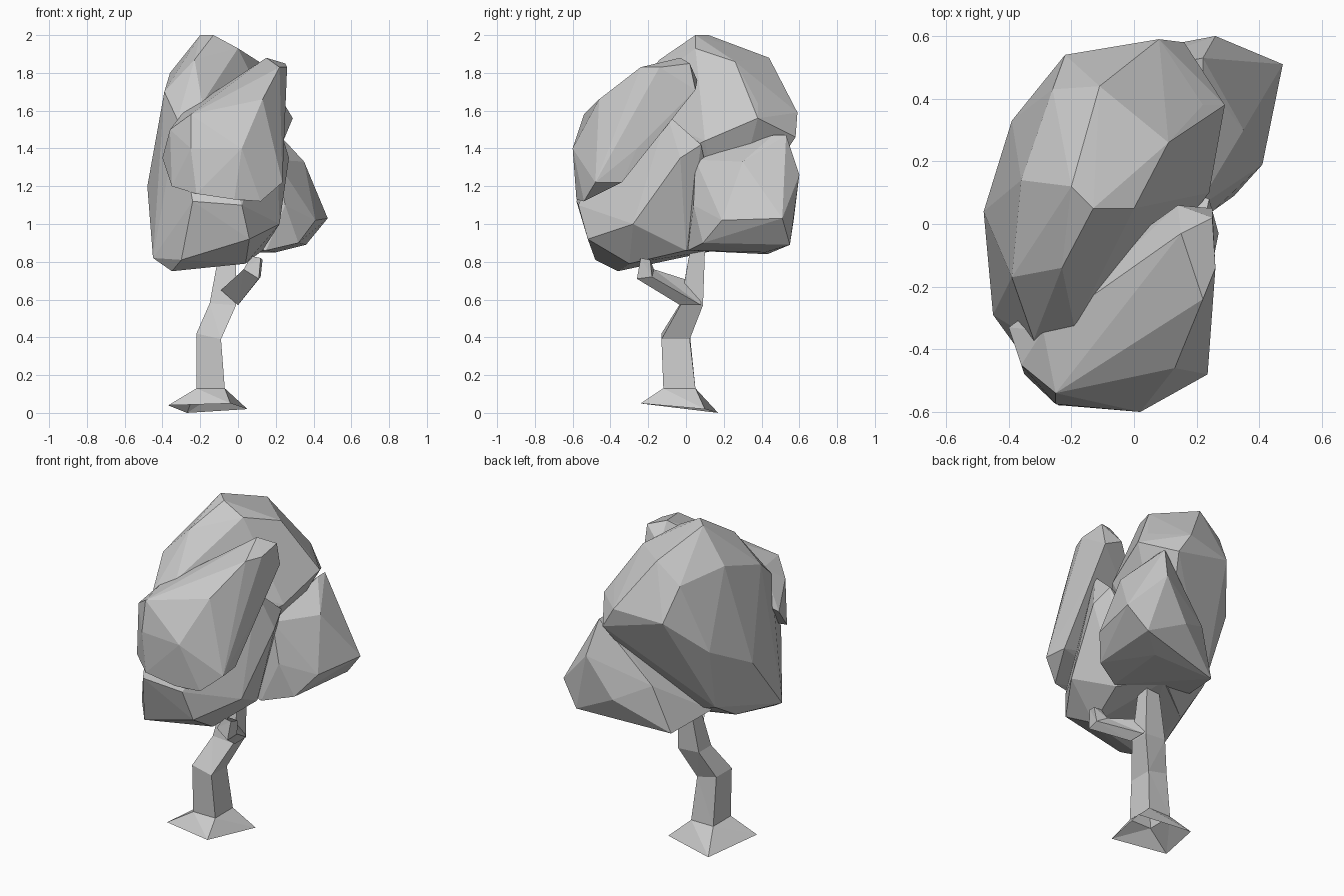
import bpy, bmesh


def finish(bm, name):
    bmesh.ops.recalc_face_normals(bm, faces=bm.faces[:])
    mesh = bpy.data.meshes.new(name)
    bm.to_mesh(mesh)
    bm.free()
    obj = bpy.data.objects.new(name, mesh)
    bpy.context.collection.objects.link(obj)
    return obj


def faceted_clump(name, points):
    """Low-poly leaf mass: the hull around a few corner points."""
    bm = bmesh.new()
    for p in points:
        bm.verts.new(p)
    res = bmesh.ops.convex_hull(bm, input=bm.verts[:])
    bmesh.ops.delete(bm, geom=[v for v in res["geom_interior"]
                               if isinstance(v, bmesh.types.BMVert)], context='VERTS')
    finish(bm, name)


def box_ring(x0, x1, y0, y1, z0, z1=None):
    """Four corners; z0 on the left side, z1 on the right side."""
    z1 = z0 if z1 is None else z1
    return [(x0, y0, z0), (x1, y0, z1), (x1, y1, z1), (x0, y1, z0)]


def limb(name, rings):
    """Four-sided open-ended loft through rings, triangulated like the canopy."""
    bm = bmesh.new()
    loops = [[bm.verts.new(p) for p in ring] for ring in rings]
    for a, b in zip(loops, loops[1:]):
        for i in range(4):
            j = (i + 1) % 4
            bm.faces.new((a[i], a[j], b[j], b[i]))
    bmesh.ops.triangulate(bm, faces=bm.faces[:])
    finish(bm, name)


# Trunk with flared root foot
limb("trunk", [
    [(-.37, -.16, .04), (-.04, -.24, .05), (.05, .1, .02), (-.27, .17, 0)],
    box_ring(-.22, -.07, -.12, .05, .13),
    box_ring(-.22, -.09, -.13, .02, .42, .39),
    box_ring(-.15, -.01, -.03, .09, .58, .57),
    box_ring(-.1, -.01, .02, .1, .85),
    box_ring(-.08, -.01, .03, .1, .92),
])

# Side branch reaching forward into the canopy
limb("branch", [
    [(-.09, -.03, .65), (0, -.03, .57), (0, .08, .57), (-.06, .08, .68)],
    [(.03, -.25, .76), (.11, -.26, .71), (.12, -.18, .72), (.05, -.17, .76)],
    [(.07, -.24, .83), (.12, -.24, .82), (.13, -.19, .81), (.07, -.2, .82)],
])

# Upper leaf mass overhanging the back
faceted_clump("upper_foliage", [
    (-.2, .12, 2), (-.13, .05, 2), (0, .05, 1.93), (.11, .26, 1.86),
    (-.11, .44, 1.88), (-.26, .43, 1.76), (-.36, .14, 1.8), (-.39, -.17, 1.7),
    (-.23, -.14, 1.87), (-.32, -.37, 1.55), (-.19, -.33, 1.64),
    (.22, .38, 1.64), (.29, .38, 1.56), (.24, .1, 1.44), (.16, .58, 1.46),
    (.08, .59, 1.59), (-.22, .54, 1.56), (-.39, .33, 1.35),
    (-.48, .04, 1.2), (-.45, -.29, .82), (-.34, .2, .95), (-.34, 0, .83),
    (-.05, .2, .88), (-.24, -.54, 1.12),
])

# Lower leaf mass sloping to the front
faceted_clump("lower_foliage", [
    (-.45, -.29, .82), (-.35, -.36, .75), (-.3, -.48, .81), (.04, -.3, .79),
    (.06, -.52, .92), (.22, -.28, 1), (.13, 0, .86), (-.34, 0, .83),
    (-.05, .2, .87), (-.24, -.58, 1.12), (.02, -.57, 1.1), (.27, -.03, 1.35),
    (.24, .08, 1.42), (.2, -.1, 1.58), (-.32, -.37, 1.55), (-.19, -.33, 1.64),
    (-.48, .04, 1.2),
])

# Tilted leaf mass at the front
faceted_clump("front_foliage", [
    (.15, -.03, 1.88), (.25, .02, 1.85), (.14, .06, 1.76), (.25, .05, 1.71),
    (.26, -.14, 1.83), (.22, -.24, 1.83), (.24, -.26, 1.4), (.22, -.34, 1.22),
    (.235, -.48, 1.22), (.02, -.6, 1.4), (.12, -.54, 1.12), (-.02, -.58, 1.13),
    (-.25, -.575, 1.4), (-.35, -.48, 1.2), (-.22, -.58, 1.16), (-.4, -.33, 1.35),
    (-.36, -.45, 1.5), (-.29, -.34, 1.59), (-.25, -.54, 1.58), (.13, -.46, 1.66),
])

# Lower leaf mass at the back right
faceted_clump("back_foliage", [
    (.475, .51, 1.03), (.26, .6, 1.26), (.22, .46, 1.47), (.22, .53, 1.47),
    (.35, .3, 1.33), (.2, .05, 1.34), (.41, .19, 1.02), (.32, .09, .9),
    (.36, .55, .89), (.2, .42, .85), (.15, .01, .86), (.25, .04, 1.1),
    (.1, .57, 1.02), (-.2, .43, .84), (-.28, .15, .9), (-.1, .47, 1.12),
])
